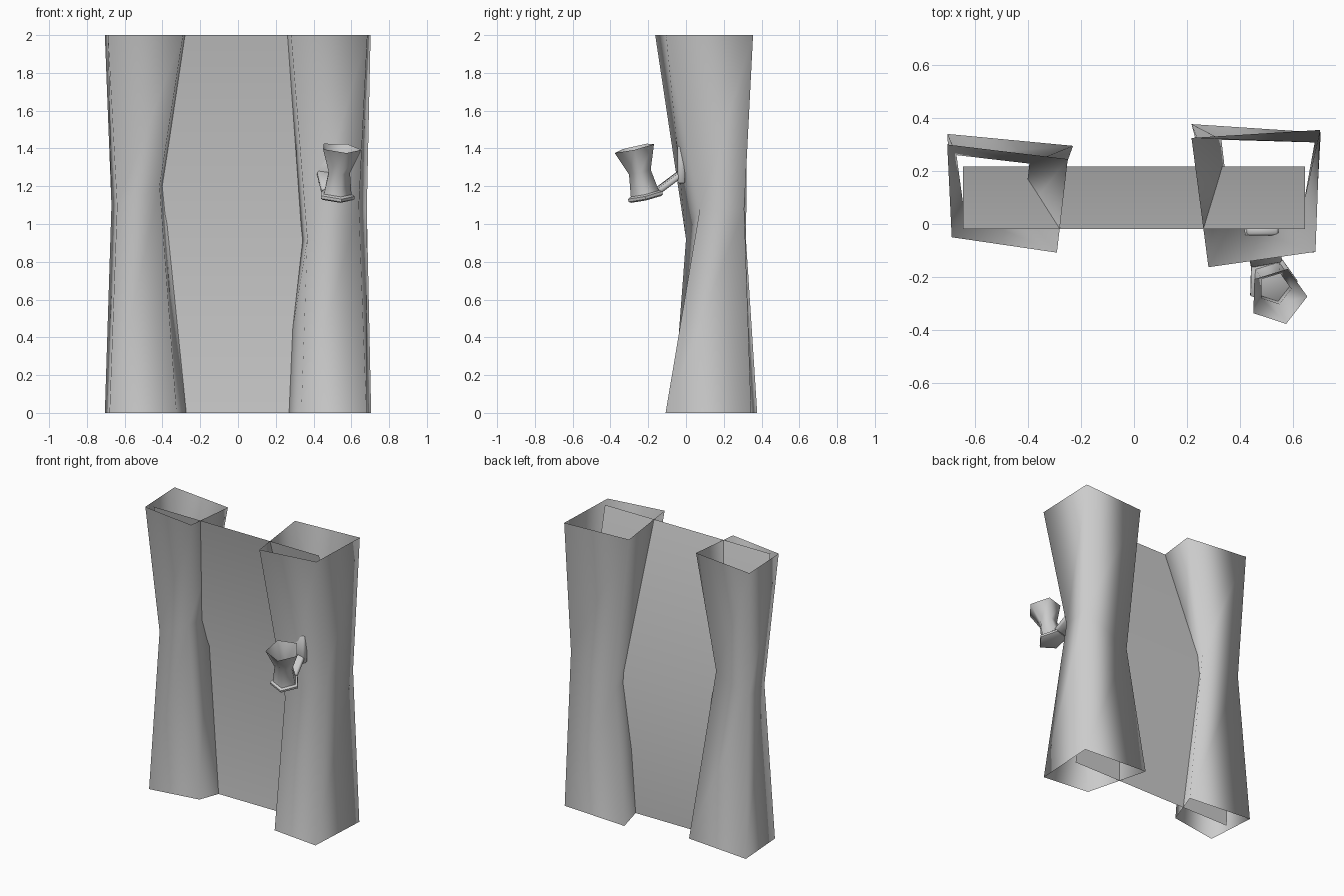
import bpy, bmesh, math
from mathutils import Vector, Matrix

cube = bpy.data.objects.get("Cube")
if cube:
    bpy.data.objects.remove(cube, do_unlink=True)

GREY = (0.6, 0.6, 0.6, 1)
stone = bpy.data.materials.new("plain_grey")
stone.use_nodes = True
stone.diffuse_color = GREY
stone.node_tree.nodes["Principled BSDF"].inputs["Base Color"].default_value = GREY


def finish(name, bm, smooth):
    """Turn a bmesh into a named object; smooth is the shading angle limit."""
    mesh = bpy.data.meshes.new(name)
    bm.to_mesh(mesh)
    bm.free()
    mesh.materials.append(stone)
    obj = bpy.data.objects.new(name, mesh)
    bpy.context.collection.objects.link(obj)
    bpy.ops.object.select_all(action='DESELECT')
    obj.select_set(True)
    bpy.context.view_layer.objects.active = obj
    bpy.ops.object.shade_smooth_by_angle(angle=math.radians(smooth))


def skin(bm, rings):
    """Bridge a stack of rings with quads and return the vertex rings."""
    loops = [[bm.verts.new(p) for p in ring] for ring in rings]
    for low, high in zip(loops, loops[1:]):
        n = len(low)
        for i in range(n):
            j = (i + 1) % n
            bm.faces.new((low[i], low[j], high[j], high[i]))
    return loops


def column(name, bottom, middle, top):
    """Open, pinched four-sided tube; corners run front left round to back left."""
    bm = bmesh.new()
    skin(bm, [[(x, y, 0) for x, y in bottom], middle, [(x, y, 2) for x, y in top]])
    finish(name, bm, 180)


def pentagon(centre, radius, axis, turn):
    rot = Vector((0, 0, 1)).rotation_difference(axis).to_matrix()
    angles = [turn + i * math.tau / 5 for i in range(5)]
    return [centre + rot @ Vector((radius * math.cos(a), radius * math.sin(a), 0)) for a in angles]


def box(name, centre, size, rotation=Matrix.Identity(4), bevel=0.008):
    bm = bmesh.new()
    bmesh.ops.create_cube(bm, size=1)
    bmesh.ops.scale(bm, vec=size, verts=bm.verts)
    bmesh.ops.bevel(bm, geom=bm.edges[:], offset=bevel, segments=1, affect='EDGES')
    bmesh.ops.transform(bm, matrix=Matrix.Translation(centre) @ rotation, verts=bm.verts)
    finish(name, bm, 50)


# Two door columns
column("right_column",
       [(-.68, -.02), (-.325, .035), (-.23, .295), (-.705, .34)],
       [(-.64, .04, 1.1), (-.415, .04, 1.2), (-.395, .228, 1.2), (-.67, .26, 1.1)],
       [(-.688, -.05), (-.291, -.108), (-.25, .245), (-.705, .30)])
column("left_column",
       [(.335, -.07), (.68, -.108), (.705, .345), (.217, .377)],
       [(.367, 0, .92), (.64, .075, 1.09), (.682, .308, 1.08), (.33, .318, .91)],
       [(.281, -.163), (.685, -.105), (.702, .355), (.217, .325)])

# Thin panel between the columns, bowed back at mid height
bm = bmesh.new()
rows = [[bm.verts.new((x, y, z)) for x in (-.645, .645)]
        for y, z in ((.175, 0), (.217, 1), (-.018, 2))]
for low, high in zip(rows, rows[1:]):
    bm.faces.new((low[0], low[1], high[1], high[0]))
finish("bowed_panel", bm, 180)

# Wall bracket: back plate and broad sloping arm
box("bracket_plate", (.485, -.024, 1.315), (.12, .04, .2))
start, end = Vector((.475, -.01, 1.28)), Vector((.5, -.15, 1.175))
slope = (end - start).to_track_quat('Y', 'Z').to_matrix().to_4x4()
box("bracket_arm", (start + end) / 2, (.12, (end - start).length, .03), slope)

# Five-sided holder under the cup
axis = Vector((.09, -.23, 1)).normalized()
base = Vector((.52, -.215, 1.15))
turn = math.radians(-73)
bm = bmesh.new()
rings = skin(bm, [pentagon(base + axis * h, r, axis, turn)
                  for h, r in ((-.018, .085), (-.01, .098), (.005, .098), (.013, .085))])
bm.faces.new(rings[0][::-1])
bm.faces.new(rings[-1])
finish("cup_holder", bm, 50)

# Flared cup, open at the top
bm = bmesh.new()
rings = skin(bm, [pentagon(base + axis * h, r, axis, turn)
                  for h, r in ((.012, .08), (.13, .062), (.26, .112))])
bm.faces.new(rings[0][::-1])
finish("torch_cup", bm, 80)
